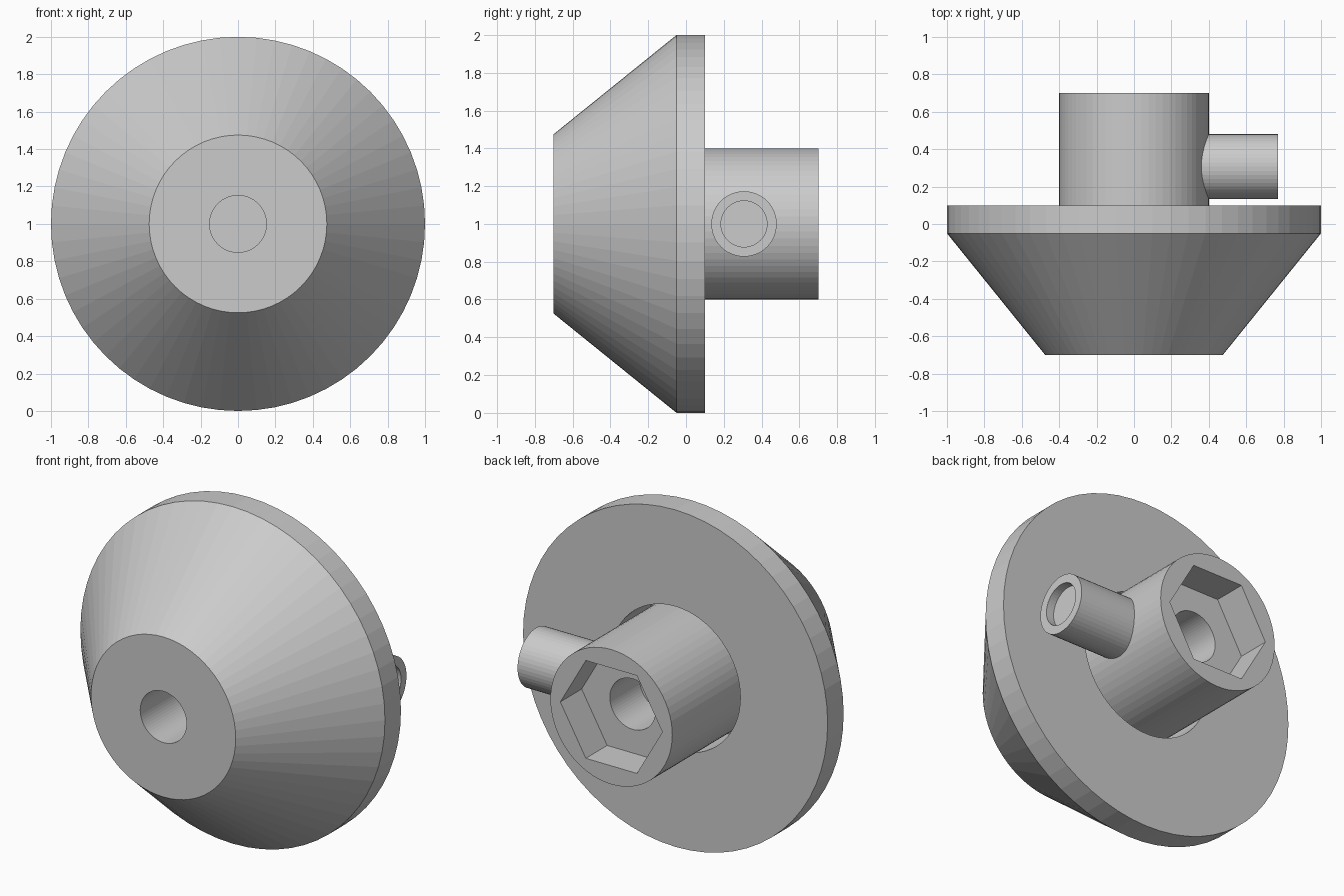
import bpy, bmesh, math
from mathutils import Matrix, Vector

if "Cube" in bpy.data.objects:
    bpy.data.objects.remove(bpy.data.objects["Cube"])

CENTRE = Vector((0, 0, 1))
ALONG_Y = Matrix.Rotation(math.radians(-90), 4, 'X')   # local z -> +y
ALONG_X = Matrix.Rotation(math.radians(90), 4, 'Y')    # local z -> +x


def lathe(name, profile, turn, origin=CENTRE, sides=64):
    """Revolve (radius, height) points about local z; zero radii close the ends."""
    bm = bmesh.new()
    rings = []
    for r, h in profile:
        if r == 0:
            rings.append([bm.verts.new((0, 0, h))] * sides)
        else:
            rings.append([bm.verts.new((r * math.cos(2 * math.pi * i / sides),
                                        r * math.sin(2 * math.pi * i / sides), h))
                          for i in range(sides)])
    for a, b in zip(rings, rings[1:]):
        for i in range(sides):
            j = (i + 1) % sides
            bm.faces.new(list(dict.fromkeys((a[i], a[j], b[j], b[i]))))
    bmesh.ops.recalc_face_normals(bm, faces=bm.faces)
    bm.transform(Matrix.Translation(origin) @ turn)
    mesh = bpy.data.meshes.new(name)
    bm.to_mesh(mesh)
    bm.free()
    ob = bpy.data.objects.new(name, mesh)
    bpy.context.collection.objects.link(ob)
    return ob


def cut(ob, cutter):
    cutter.hide_render = True
    mod = ob.modifiers.new("cut", 'BOOLEAN')
    mod.operation = 'DIFFERENCE'
    mod.solver = 'EXACT'
    mod.object = cutter
    bpy.context.view_layer.objects.active = ob
    bpy.ops.object.modifier_apply(modifier=mod.name)
    bpy.data.objects.remove(cutter)


# Conical wheel: front bore, sloped rim, rear socket for the hub
lathe("cone_wheel", [(0, -0.2), (0.152, -0.2), (0.152, -0.7), (0.475, -0.7),
                     (1, -0.05), (1, 0.1), (0.427, 0.1), (0.427, -0.19), (0, -0.19)],
      ALONG_Y)

# Hub with a hexagonal pocket and a blind bore behind it
hub = lathe("hub", [(0, -0.19), (0.4, -0.19), (0.4, 0.7), (0, 0.7)], ALONG_Y)
cut(hub, lathe("hex_cutter", [(0, 0.5), (0.335, 0.5), (0.335, 0.9), (0, 0.9)],
               ALONG_Y, sides=6))
cut(hub, lathe("bore_cutter", [(0, 0.22), (0.15, 0.22), (0.15, 0.6), (0, 0.6)], ALONG_Y))

# Side boss with a shallow recess in its end
lathe("side_boss", [(0, 0.3), (0.173, 0.3), (0.173, 0.77), (0.122, 0.77),
                    (0.122, 0.72), (0, 0.72)],
      ALONG_X, origin=Vector((0, 0.307, 1)), sides=48)
